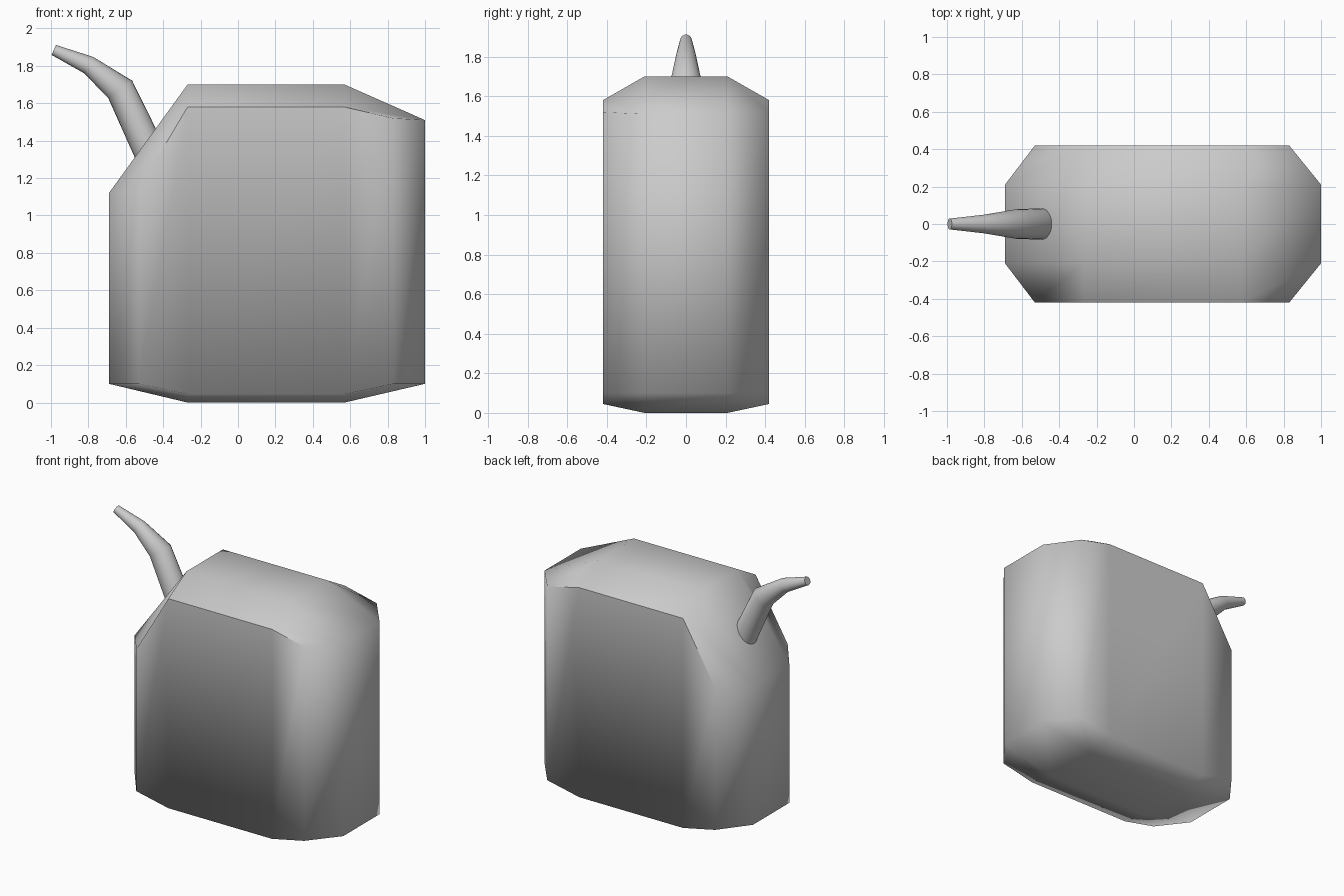
import bpy, bmesh, math
from mathutils import Vector

if "Cube" in bpy.data.objects:
    bpy.data.objects.remove(bpy.data.objects["Cube"])


def finish(bm, name):
    bmesh.ops.recalc_face_normals(bm, faces=bm.faces)
    mesh = bpy.data.meshes.new(name)
    bm.to_mesh(mesh)
    bm.free()
    obj = bpy.data.objects.new(name, mesh)
    bpy.context.collection.objects.link(obj)
    return obj


# Can body: two 4 x 4 grids (bottom and top) with cut corners, joined by walls
XS = [-0.69, -0.27, 0.57, 1.0]
CORNER_X = {0: -0.53, 3: 0.83}
YS = [-0.42, -0.21, 0.21, 0.42]
END_TOP = {0: (1.14, 1.12), 3: (1.52, 1.51)}  # corner height, end height


def grid_point(i, j, top):
    side = j in (0, 3)
    if i in CORNER_X:
        x = CORNER_X[i] if side else XS[i]
        z = END_TOP[i][0 if side else 1] if top else 0.10
    else:
        x = XS[i]
        z = (1.58 if side else 1.70) if top else (0.045 if side else 0.0)
    return x, YS[j], z


bm = bmesh.new()
grids = [{(i, j): bm.verts.new(grid_point(i, j, top))
          for i in range(4) for j in range(4)} for top in (False, True)]
for g in grids:
    for i in range(3):
        for j in range(3):
            bm.faces.new([g[i, j], g[i + 1, j], g[i + 1, j + 1], g[i, j + 1]])

rim = ([(i, 0) for i in range(3)] + [(3, j) for j in range(3)]
       + [(i, 3) for i in range(3, 0, -1)] + [(0, j) for j in range(3, 0, -1)])
low, high = grids
for a, b in zip(rim, rim[1:] + rim[:1]):
    bm.faces.new([low[a], low[b], high[b], high[a]])

for f in bm.faces:
    f.smooth = True
# crease along the upper edges of the two broad sides
for j in (0, 3):
    for i in range(3):
        bm.edges.get([high[i, j], high[i + 1, j]]).smooth = False
finish(bm, "can_body")

# Bent, tapering spout: (x, z, radius) of each ring along the path
path = [(-0.47, 1.335, 0.085), (-0.63, 1.675, 0.079),
        (-0.80, 1.805, 0.050), (-0.985, 1.885, 0.029)]
SIDES = 24
bm = bmesh.new()
rings = []
for k, (x, z, r) in enumerate(path):
    c = Vector((x, 0, z))
    before, after = path[max(k - 1, 0)], path[min(k + 1, len(path) - 1)]
    d = Vector((after[0] - before[0], 0, after[1] - before[1])).normalized()
    across = Vector((d.z, 0, -d.x))
    rings.append([bm.verts.new(c + across * r * math.cos(t) + Vector((0, r * math.sin(t), 0)))
                  for t in (2 * math.pi * s / SIDES for s in range(SIDES))])
for a, b in zip(rings, rings[1:]):
    for s in range(SIDES):
        n = (s + 1) % SIDES
        bm.faces.new([a[s], a[n], b[n], b[s]]).smooth = True
for end in (rings[0], rings[-1]):
    bm.faces.new(end)
    for s in range(SIDES):
        bm.edges.get([end[s], end[(s + 1) % SIDES]]).smooth = False
finish(bm, "spout")
